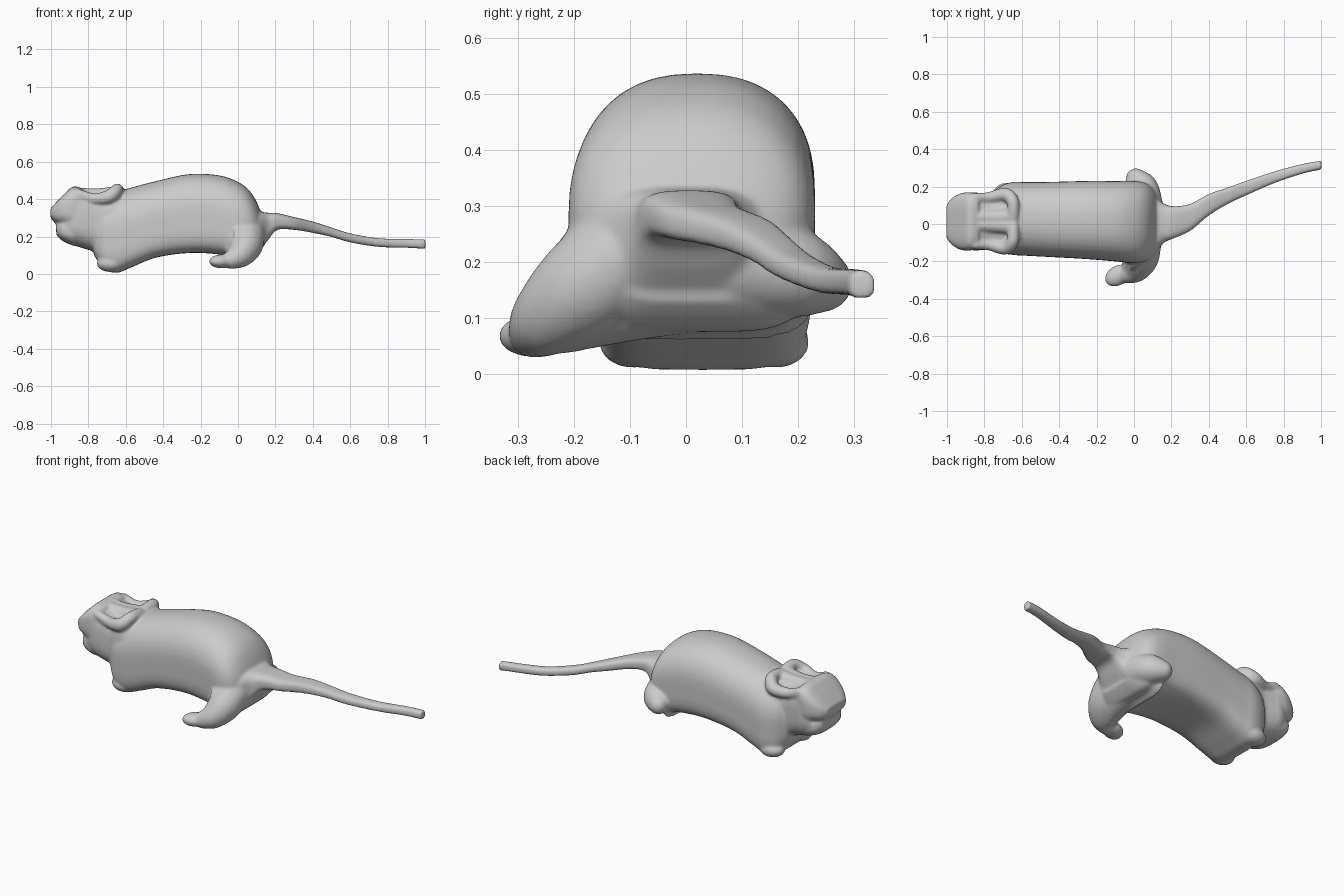
import bpy
import bmesh
import math
from mathutils import Matrix, Vector

cube = bpy.data.objects.get("Cube")
if cube:
    bpy.data.objects.remove(cube, do_unlink=True)

SIDES = 40
STEPS = 5


def spline(rows):
    """Smoothly interpolate rows of numbers, passing through each row."""
    result = []
    for i in range(len(rows) - 1):
        before, start = rows[max(i - 1, 0)], rows[i]
        end, after = rows[i + 1], rows[min(i + 2, len(rows) - 1)]
        for step in range(STEPS):
            t = step / STEPS
            result.append([
                b + t * (c - a + t * (2 * a - 5 * b + 4 * c - d
                         + t * (3 * (b - c) + d - a))) / 2
                for a, b, c, d in zip(before, start, end, after)])
    return result + [list(rows[-1])]


def rounded(value, power):
    return math.copysign(abs(value) ** (2 / power), value)


def loft(bm, sections, top_power, bottom_power):
    """Skin rounded sections given as x, right, left, bottom, top."""
    rings = []
    for x, right, left, bottom, top in spline(sections):
        ring = []
        for k in range(SIDES):
            angle = math.tau * k / SIDES
            c, s = math.cos(angle), math.sin(angle)
            power = top_power if s > 0 else bottom_power
            y = (left + right + (left - right) * rounded(c, power)) / 2
            z = (top + bottom + (top - bottom) * rounded(s, power)) / 2
            ring.append(bm.verts.new((x, y, z)))
        rings.append(ring)
    for first, second in zip(rings, rings[1:]):
        for k in range(SIDES):
            n = (k + 1) % SIDES
            bm.faces.new((first[k], first[n], second[n], second[k]))
    bm.faces.new(rings[0][::-1])
    bm.faces.new(rings[-1])


def limb(bm, path):
    """Overlapping balls along a path of x, y, z, radius."""
    for x, y, z, radius in spline(path):
        bmesh.ops.create_icosphere(bm, subdivisions=3, radius=radius,
                                   matrix=Matrix.Translation((x, y, z)))


def ball(bm, centre, size, turn=0):
    matrix = (Matrix.Translation(centre) @ Matrix.Rotation(turn, 4, 'Z')
              @ Matrix.Diagonal(Vector(size)).to_4x4())
    bmesh.ops.create_icosphere(bm, subdivisions=4, radius=1, matrix=matrix)


grey = bpy.data.materials.new("light grey")
grey.use_nodes = True
grey.diffuse_color = (0.6, 0.6, 0.6, 1)
grey.node_tree.nodes["Principled BSDF"].inputs["Base Color"].default_value = (0.6, 0.6, 0.6, 1)

bm = bmesh.new()

# Torso, with the chest reaching the ground
loft(bm, [
    (-.77, -.11, .15, .1, .36),
    (-.72, -.15, .2, .03, .4),
    (-.65, -.165, .224, .006, .437),
    (-.57, -.17, .224, .035, .462),
    (-.44, -.177, .225, .087, .496),
    (-.26, -.187, .23, .112, .534),
    (-.1, -.2, .23, .104, .527),
    (0, -.21, .23, .08, .492),
    (.06, -.2, .22, .075, .447),
    (.1, -.17, .19, .1, .385),
    (.13, -.12, .14, .13, .31),
], 2.35, 4.5)

# Head behind the face
loft(bm, [
    (-.92, -.12, .15, .17, .4),
    (-.87, -.14, .17, .15, .45),
    (-.82, -.14, .165, .135, .44),
    (-.75, -.135, .16, .115, .425),
    (-.66, -.145, .18, .1, .43),
    (-.6, -.12, .16, .2, .43),
], 3.6, 2.8)

# Flat sloping snout and the jaw below it
loft(bm, [
    (-1.003, -.075, .1, .3, .35),
    (-.975, -.11, .137, .27, .38),
    (-.93, -.137, .162, .25, .427),
    (-.88, -.142, .17, .22, .468),
    (-.83, -.13, .16, .25, .455),
], 4, 2.5)
loft(bm, [
    (-.972, -.07, .1, .21, .275),
    (-.94, -.115, .14, .177, .3),
    (-.88, -.125, .15, .15, .32),
], 2.5, 2.8)

# Ears: a rim outside and inside each hollow, and a collar behind
for side in (-1, 1):
    rim = [(-.85, .125, .428, .026), (-.77, .128, .402, .03),
           (-.69, .143, .413, .037), (-.65, .11, .447, .034),
           (-.645, .05, .45, .032), (-.645, 0, .44, .03)]
    ridge = [(-.66, .025, .425, .044), (-.75, .02, .415, .044),
             (-.84, .02, .425, .036)]
    for path in (rim, ridge):
        limb(bm, [(x, .015 + side * y, z, r) for x, y, z, r in path])

# Front paws
for y in (-.095, .16):
    ball(bm, (-.68, y, .056), (.075, .06, .046))

# Hind legs: one stretched out, one tucked, joined under the rump
limb(bm, [(.045, -.12, .2, .1), (.04, -.185, .15, .09),
          (.01, -.245, .1, .067), (-.04, -.27, .075, .048)])
ball(bm, (-.088, -.276, .067), (.072, .053, .037), math.radians(32))
limb(bm, [(.06, .1, .2, .095), (.05, .19, .18, .08),
          (.01, .245, .163, .053)])
limb(bm, [(0, -.22, .1, .065), (.02, -.08, .14, .08),
          (.02, .08, .155, .075), (.02, .21, .17, .066)])

# Tail, with a broad root undercut down to the thighs
loft(bm, [
    (-.02, -.25, .23, .055, .27),
    (.05, -.22, .2, .09, .3),
    (.11, -.16, .15, .125, .33),
    (.16, -.1, .11, .18, .327),
    (.21, -.078, .095, .236, .325),
    (.3, -.037, .107, .236, .304),
    (.4, .045, .16, .22, .28),
    (.5, .106, .195, .198, .248),
    (.6, .153, .231, .169, .217),
    (.75, .218, .281, .145, .191),
    (.9, .269, .321, .14, .187),
    (1.002, .291, .338, .134, .184),
], 3.2, 4)

bmesh.ops.recalc_face_normals(bm, faces=bm.faces)
mesh = bpy.data.meshes.new("rodent_body")
bm.to_mesh(mesh)
bm.free()
mesh.materials.append(grey)
rodent = bpy.data.objects.new("rodent_body", mesh)
bpy.context.collection.objects.link(rodent)

# Fuse the parts into one soft skin
fuse = rodent.modifiers.new("fuse", 'REMESH')
fuse.mode = 'VOXEL'
fuse.voxel_size = 0.008
fuse.use_smooth_shade = True
soften = rodent.modifiers.new("soften", 'SMOOTH')
soften.factor = 0.5
soften.iterations = 8
